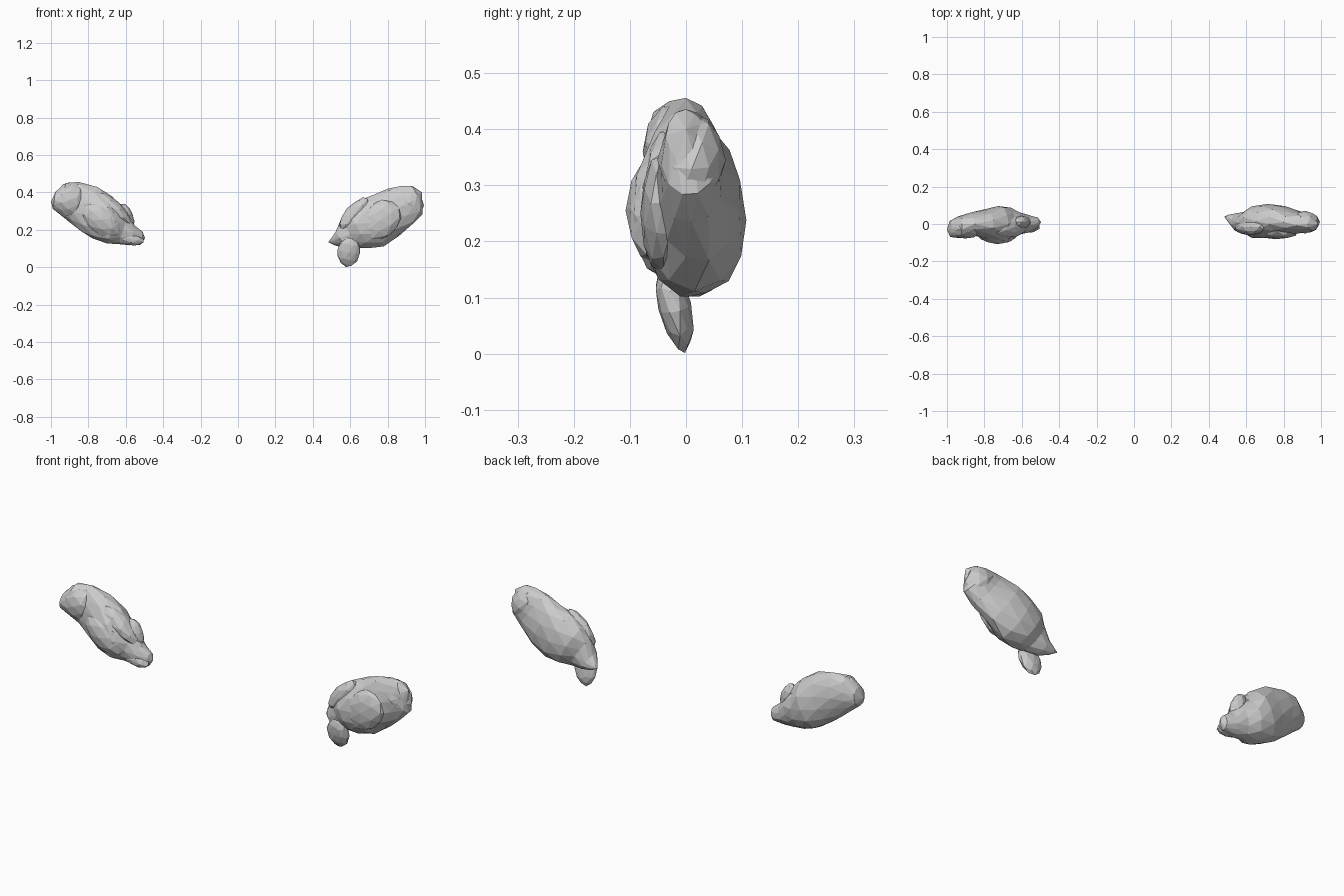
import bpy, bmesh, math, random
from mathutils import Vector, Matrix

if "Cube" in bpy.data.objects:
    bpy.data.objects.remove(bpy.data.objects["Cube"])

random.seed(7)
SIDES = 12


def finish(name, bm):
    bmesh.ops.triangulate(bm, faces=bm.faces[:])
    bmesh.ops.recalc_face_normals(bm, faces=bm.faces[:])
    me = bpy.data.meshes.new(name)
    bm.to_mesh(me)
    bm.free()
    ob = bpy.data.objects.new(name, me)
    bpy.context.collection.objects.link(ob)
    return ob


def loft(name, stations, start, end):
    """Rings through (upper x, z, lower x, z, front y, back y), closed by tip points."""
    bm = bmesh.new()
    rings = []
    for k, (tx, tz, bx, bz, y0, y1) in enumerate(stations):
        ring = []
        for i in range(SIDES):
            a = 2 * math.pi * (i + 0.5 * (k % 2)) / SIDES
            r = random.uniform(0.95, 1.03)
            c, s = math.cos(a) * r, math.sin(a) * r
            ring.append(bm.verts.new(((tx + bx) / 2 + (tx - bx) / 2 * c,
                                      (y0 + y1) / 2 + (y1 - y0) / 2 * s,
                                      (tz + bz) / 2 + (tz - bz) / 2 * c)))
        rings.append(ring)
    for k, (a, b) in enumerate(zip(rings, rings[1:])):
        for i in range(SIDES):
            j = (i + 1) % SIDES
            if k % 2 == 0:
                bm.faces.new((a[i], a[j], b[i]))
                bm.faces.new((a[j], b[j], b[i]))
            else:
                bm.faces.new((a[i], a[j], b[j]))
                bm.faces.new((a[i], b[j], b[i]))
    for ring, tip in ((rings[0], start), (rings[-1], end)):
        v = bm.verts.new(tip)
        for i in range(SIDES):
            bm.faces.new((ring[i], ring[(i + 1) % SIDES], v))
    return finish(name, bm)


def lump(name, loc, size, tilt=0, lean=0):
    """Faceted ellipsoid, tilted in the front plane and leaned toward y."""
    bm = bmesh.new()
    bmesh.ops.create_icosphere(bm, subdivisions=2, radius=1)
    m = (Matrix.Translation(loc) @ Matrix.Rotation(math.radians(tilt), 4, 'Y')
         @ Matrix.Rotation(math.radians(lean), 4, 'X') @ Matrix.Diagonal((*size, 1)))
    for v in bm.verts:
        v.co = m @ (v.co * random.uniform(0.94, 1.03))
        v.co.z = max(v.co.z, 0)
    return finish(name, bm)


# left rock: main mass
loft("left_body", [
    (-.975, .405, -.99, .31, -.07, .02),
    (-.92, .455, -.95, .28, -.075, .045),
    (-.85, .46, -.90, .24, -.06, .06),
    (-.75, .43, -.84, .19, -.08, .08),
    (-.67, .375, -.78, .15, -.10, .10),
    (-.635, .32, -.70, .125, -.095, .09),
    (-.59, .275, -.64, .12, -.06, .065),
    (-.55, .225, -.58, .115, -.045, .05),
    (-.51, .19, -.52, .12, -.02, .035)],
    (-1.0, -.03, .35), (-.497, .01, .155))
# left rock: overlapping lobes
lump("left_head_lobe", (-.90, -.025, .36), (.09, .055, .09), 35)
lump("left_front_lobe", (-.73, -.055, .255), (.125, .052, .08), 40)
lump("left_ridge", (-.67, -.015, .315), (.13, .06, .045), 42)
lump("left_spur", (-.60, .01, .27), (.04, .035, .075), -20)
lump("left_tail_lobe", (-.585, -.015, .155), (.085, .035, .035), 15)

# right rock: main mass
loft("right_body", [
    (.93, .435, .985, .34, -.035, .035),
    (.87, .435, .99, .28, -.045, .06),
    (.80, .42, .94, .23, -.05, .07),
    (.72, .395, .86, .165, -.06, .10),
    (.65, .365, .78, .11, -.08, .11),
    (.585, .31, .70, .10, -.075, .10),
    (.55, .255, .645, .10, -.05, .065),
    (.52, .19, .58, .10, -.04, .06),
    (.495, .15, .52, .115, .01, .05)],
    (.985, 0, .40), (.482, .04, .135))
# right rock: overlapping lobes
lump("right_head_lobe", (.915, .01, .345), (.075, .06, .09), -25)
lump("right_front_lobe", (.76, -.04, .25), (.13, .042, .10), -35)
lump("right_ridge", (.62, -.015, .28), (.115, .045, .05), -50)
lump("right_foot", (.592, -.02, .085), (.062, .03, .085), 10, 12)
